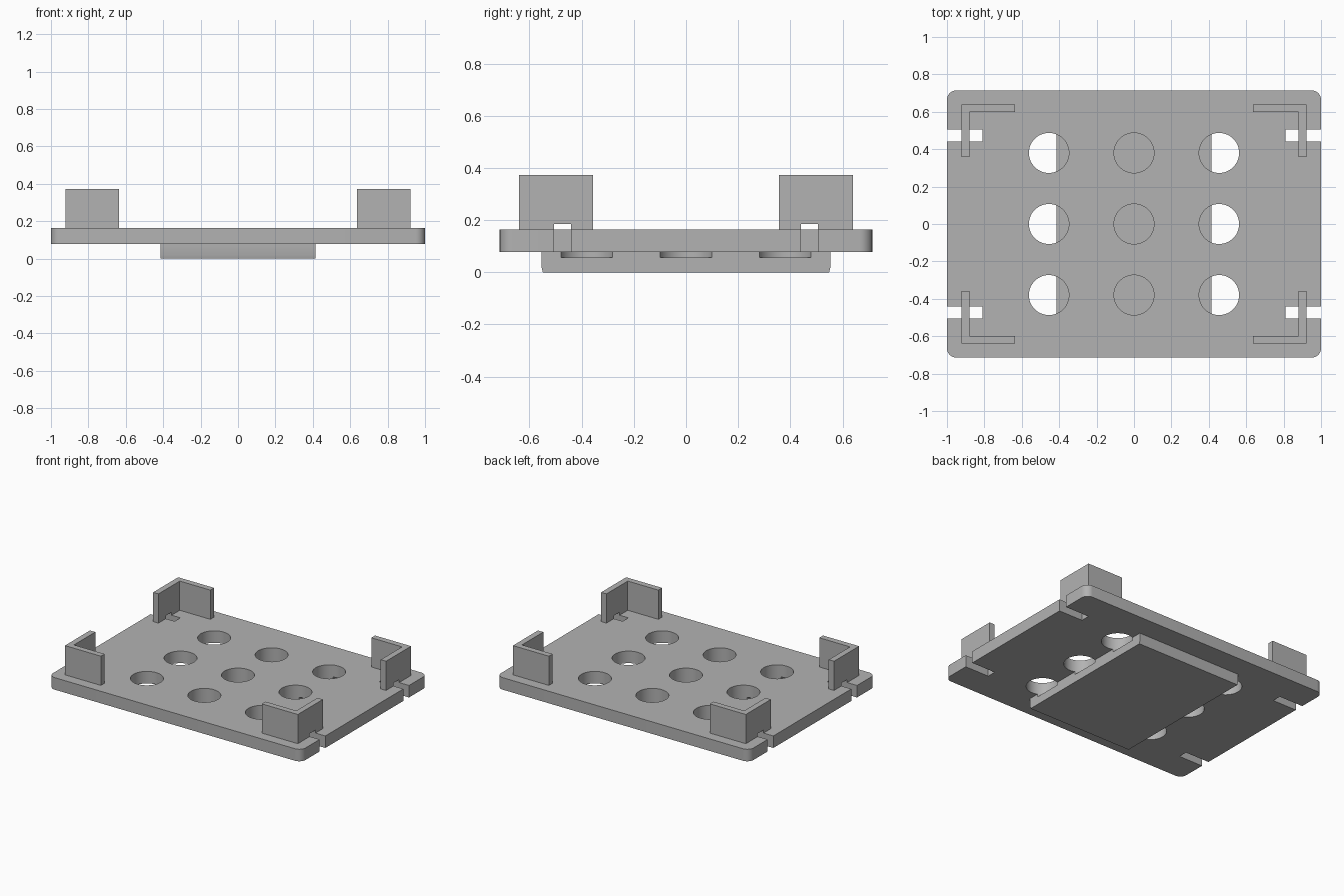
import bpy, bmesh, math
from mathutils import Matrix

if "Cube" in bpy.data.objects:
    bpy.data.objects.remove(bpy.data.objects["Cube"])

PLATE_Z0, PLATE_Z1, WALL_Z1 = 0.077, 0.163, 0.372

grey = bpy.data.materials.new("plain grey")
grey.diffuse_color = (0.448, 0.448, 0.448, 1)
grey.use_nodes = True
grey.node_tree.nodes["Principled BSDF"].inputs["Base Color"].default_value = grey.diffuse_color


def make(name, bm):
    bmesh.ops.recalc_face_normals(bm, faces=bm.faces[:])
    me = bpy.data.meshes.new(name)
    bm.to_mesh(me)
    bm.free()
    me.materials.append(grey)
    ob = bpy.data.objects.new(name, me)
    bpy.context.collection.objects.link(ob)
    return ob


def prism(name, pts, lo, hi, axis="z"):
    """Extrude a 2D outline along z (outline is x,y) or x (outline is y,z)."""
    bm = bmesh.new()
    place = (lambda p: (p[0], p[1], lo)) if axis == "z" else (lambda p: (lo, p[0], p[1]))
    face = bm.faces.new([bm.verts.new(place(p)) for p in pts])
    top = bmesh.ops.extrude_face_region(bm, geom=[face])["geom"]
    move = (0, 0, hi - lo) if axis == "z" else (hi - lo, 0, 0)
    bmesh.ops.translate(bm, vec=move, verts=[g for g in top if isinstance(g, bmesh.types.BMVert)])
    return make(name, bm)


def cut(ob, cutter):
    mod = ob.modifiers.new("cut", "BOOLEAN")
    mod.operation, mod.solver, mod.object = "DIFFERENCE", "EXACT", cutter
    bpy.context.view_layer.objects.active = ob
    bpy.ops.object.modifier_apply(modifier=mod.name)


# Base plate with rounded corners
r, hx, hy = 0.05, 1.0, 0.714
outline = []
for k, (sx, sy) in enumerate([(1, 1), (-1, 1), (-1, -1), (1, -1)]):
    for i in range(9):
        a = math.pi / 2 * (k + i / 8)
        outline.append((sx * (hx - r) + r * math.cos(a), sy * (hy - r) + r * math.sin(a)))
plate = prism("base_plate", outline, PLATE_Z0, PLATE_Z1)

# Slab underneath, its lower ends slightly drawn in
slab = prism("under_slab", [(-0.549, 0), (0.549, 0), (0.554, 0.02), (0.554, PLATE_Z0),
                            (-0.554, PLATE_Z0), (-0.554, 0.02)], -0.415, 0.415, "x")

# L-shaped corner walls
walls = []
ell = [(0.922, 0.64), (0.637, 0.64), (0.637, 0.598), (0.88, 0.598), (0.88, 0.357), (0.922, 0.357)]
for sx, xn in ((1, "right"), (-1, "left")):
    for sy, yn in ((1, "back"), (-1, "front")):
        pts = [(sx * x, sy * y) for x, y in ell]
        walls.append(prism(f"corner_wall_{yn}_{xn}", pts, PLATE_Z1, WALL_Z1))

# Nine holes through the plate, continuing as shallow pockets in the slab
bm = bmesh.new()
for x in (-0.455, 0, 0.455):
    for y in (-0.38, 0, 0.38):
        bmesh.ops.create_cone(bm, cap_ends=True, segments=48, radius1=0.107, radius2=0.107,
                              depth=0.2, matrix=Matrix.Translation((x, y, 0.157)))
holes = make("hole_cutter", bm)

# Strap slots in the side edges, also passing through the foot of the walls
bm = bmesh.new()
for sx in (1, -1):
    for sy in (1, -1):
        m = Matrix.Translation((sx * 0.93, sy * 0.473, 0.0845)) @ Matrix.Diagonal((0.24, 0.065, 0.2, 1))
        bmesh.ops.create_cube(bm, size=1, matrix=m)
slots = make("slot_cutter", bm)

cut(plate, holes)
cut(plate, slots)
cut(slab, holes)
for w in walls:
    cut(w, slots)
for c in (holes, slots):
    bpy.data.objects.remove(c)

# Smooth the round hole walls and corners, keep edges sharp
bpy.ops.object.select_all(action="DESELECT")
for ob in (plate, slab):
    ob.select_set(True)
bpy.context.view_layer.objects.active = plate
bpy.ops.object.shade_smooth_by_angle(angle=math.radians(30))
